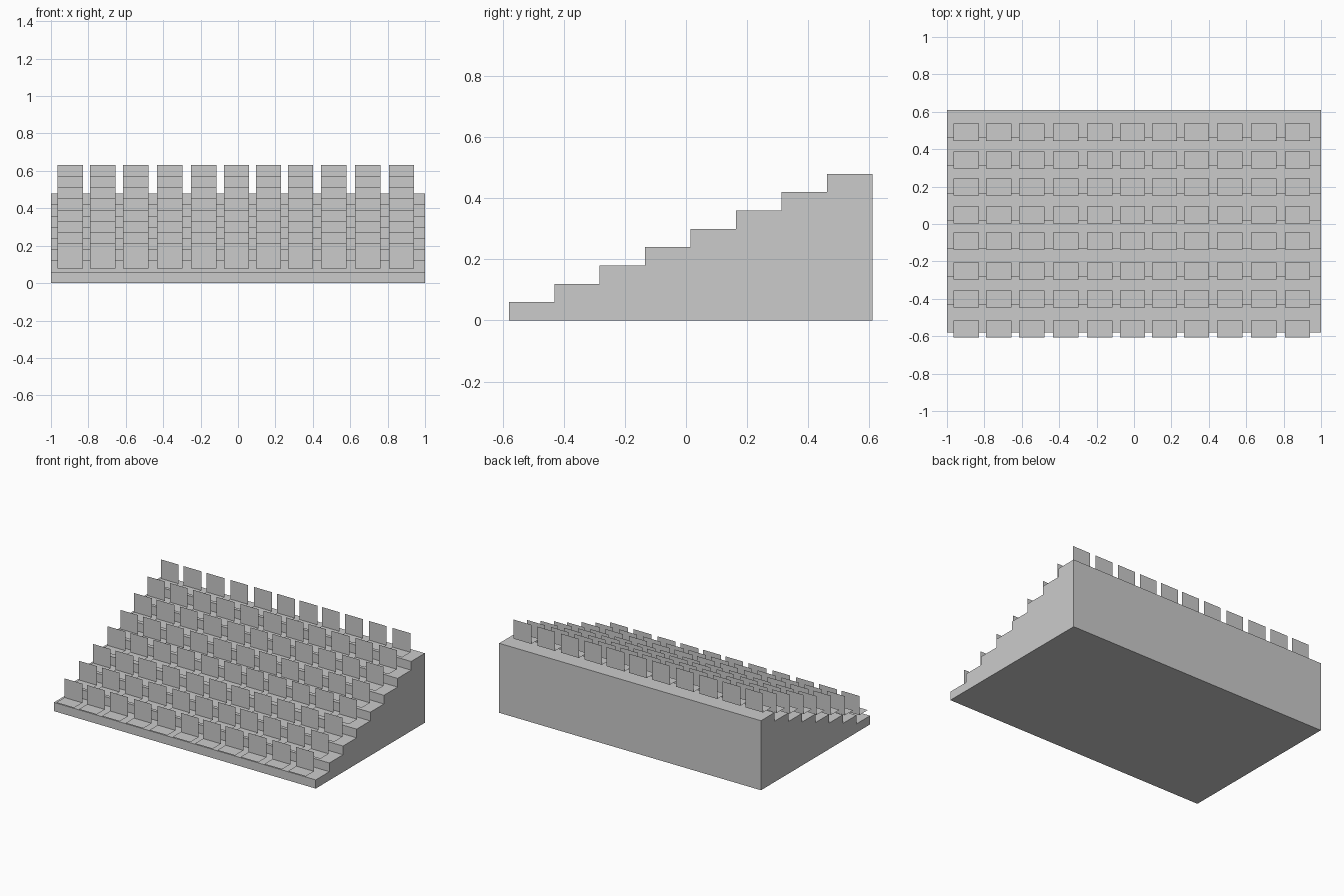
import bpy

if "Cube" in bpy.data.objects:
    bpy.data.objects.remove(bpy.data.objects["Cube"])

STEPS = 8
RISE = 0.06
Y0, RUN = -0.58, 0.14875
SEAT_W, SEAT_D, BACK_H = 0.136, 0.091, 0.132
SEAT_X = [-0.896, -0.723, -0.547, -0.366, -0.184, -0.008, 0.163, 0.334, 0.511, 0.693, 0.874]
BACK_Y = [-0.516, -0.356, -0.206, -0.045, 0.094, 0.243, 0.387, 0.536]


def make_object(name, verts, faces):
    mesh = bpy.data.meshes.new(name)
    mesh.from_pydata(verts, [], faces)
    mesh.update()
    obj = bpy.data.objects.new(name, mesh)
    bpy.context.collection.objects.link(obj)
    return obj


# Stepped stand: stair profile extruded across the width
profile = [(Y0, 0)]
for i in range(STEPS):
    z = RISE * (i + 1)
    profile += [(Y0 + RUN * i, z), (Y0 + RUN * (i + 1), z)]
profile.append((Y0 + RUN * STEPS, 0))
n = len(profile)
verts = [(x, y, z) for x in (-1, 1) for y, z in profile]
faces = [tuple(range(n - 1, -1, -1)), tuple(range(n, 2 * n))]
faces += [(i, (i + 1) % n, n + (i + 1) % n, n + i) for i in range(n)]
make_object("stepped_stand", verts, faces)

# Seat rows: thin sheet seats, each a flat pad with an upright back
for row, yb in enumerate(BACK_Y):
    z = RISE * (row + 1) + 0.019
    verts, faces = [], []
    for x in SEAT_X:
        b = len(verts)
        for y, h in ((yb - SEAT_D, z), (yb, z), (yb, z + BACK_H)):
            verts += [(x - SEAT_W / 2, y, h), (x + SEAT_W / 2, y, h)]
        faces += [(b, b + 1, b + 3, b + 2), (b + 2, b + 3, b + 5, b + 4)]
    make_object(f"seat_row_{row + 1}", verts, faces)
